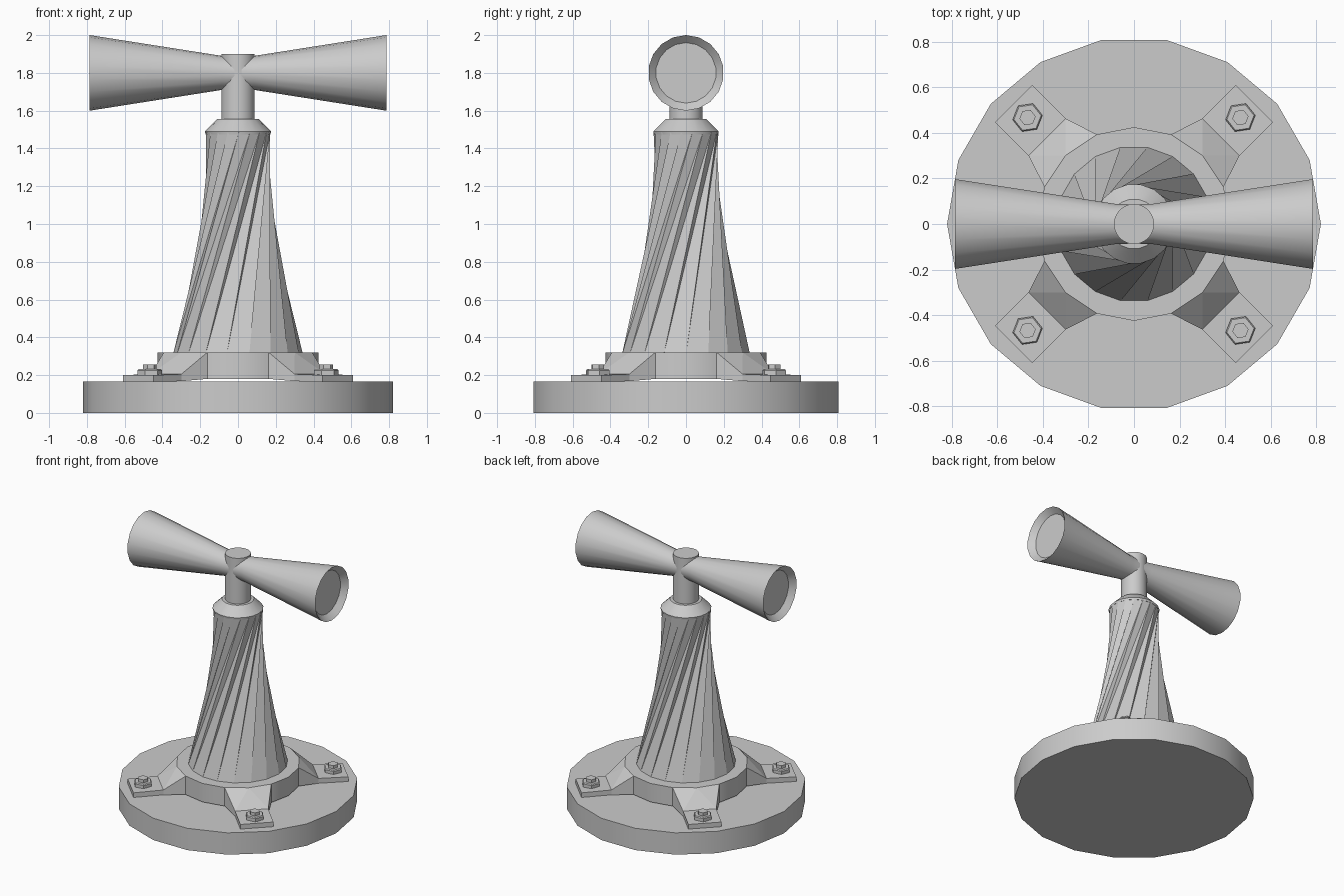
import bpy
from math import sin, cos, pi, radians

if "Cube" in bpy.data.objects:
    bpy.data.objects.remove(bpy.data.objects["Cube"])


def make(name, verts, faces, smooth=True):
    me = bpy.data.meshes.new(name)
    me.from_pydata(verts, [], faces)
    ob = bpy.data.objects.new(name, me)
    bpy.context.collection.objects.link(ob)
    if smooth:
        bpy.ops.object.select_all(action='DESELECT')
        ob.select_set(True)
        bpy.context.view_layer.objects.active = ob
        bpy.ops.object.shade_smooth_by_angle(angle=radians(25))
    return ob


def lathe(name, profile, sides, start=0.0, smooth=True):
    """Closed turned shape from (radius, z) points, bottom to top."""
    verts = [(r * cos(start + 2 * pi * i / sides), r * sin(start + 2 * pi * i / sides), z)
             for r, z in profile for i in range(sides)]
    n = len(profile)
    faces = [(k * sides + i, k * sides + (i + 1) % sides,
              (k + 1) * sides + (i + 1) % sides, (k + 1) * sides + i)
             for k in range(n - 1) for i in range(sides)]
    faces.append(tuple(reversed(range(sides))))
    faces.append(tuple(range((n - 1) * sides, n * sides)))
    return make(name, verts, faces, smooth)


# Round base plate
lathe("base_plate", [(0.82, 0), (0.82, 0.165)], 18)

# Flange ring holding the column
lathe("flange_ring", [(0.425, 0.18), (0.425, 0.32)], 16)

# Twisted column: straight ridges rotated between a wide foot and narrow neck
S, TWIST = 18, radians(72)
verts, faces = [], []
for r, z, t in ((0.344, 0.31, 0), (0.172, 1.49, TWIST)):
    for i in range(S):
        a = 2 * pi * i / S + t
        verts.append((r * cos(a), r * sin(a), z))
for i in range(S):
    j = (i + 1) % S
    faces += [(i, j, S + j), (i, S + j, S + i)]
faces += [tuple(reversed(range(S))), tuple(range(S, 2 * S))]
make("twisted_column", verts, faces)

# Collar and upright post
lathe("collar", [(0.172, 1.475), (0.175, 1.49), (0.11, 1.555)], 18)
lathe("post", [(0.088, 1.54), (0.088, 1.9)], 32)

# Pair of flared horns with recessed end discs
horn_profile = [(0.16, -0.745), (0.2, -0.785), (0.09, -0.085), (0.087, 0),
                (0.09, 0.085), (0.2, 0.785), (0.16, 0.745)]
horn = lathe("horns", horn_profile, 18)
horn.rotation_euler = (0, pi / 2, 0)
horn.location = (0, 0, 1.8)

# Four clamp feet, each with a hex bolt and nut
k = 0.425
plan = [(k * cos(pi / 8), k * sin(pi / 8)), (k * cos(pi / 4), k * sin(pi / 4)),
        (k * sin(pi / 8), k * cos(pi / 8)),
        (0.30, 0.463), (0.447, 0.61), (0.61, 0.447), (0.463, 0.30)]
top_z = [0.32, 0.32, 0.32, 0.205, 0.20, 0.20, 0.205]
low_z = [0.18, 0.18, 0.18, 0.168, 0.165, 0.165, 0.168]
top_faces = [(0, 6, 1), (1, 6, 3), (1, 3, 2), (6, 5, 4, 3)]
foot_faces = list(top_faces)
foot_faces += [tuple(v + 7 for v in reversed(f)) for f in top_faces]
foot_faces += [(b, a, a + 7, b + 7) for a, b in ((2, 3), (3, 4), (4, 5), (5, 6), (6, 0))]
foot_faces = [tuple(f) for f in foot_faces]
foot_verts = [(x, y, z) for (x, y), z in zip(plan, top_z)]
foot_verts += [(x, y, z) for (x, y), z in zip(plan, low_z)]

for q in range(4):
    turn = q * pi / 2
    foot = make(f"clamp_foot_{q + 1}", foot_verts, foot_faces, False)
    foot.rotation_euler = (0, 0, turn)
    c = 0.467 * 2 ** 0.5
    pos = (c * cos(turn + pi / 4), c * sin(turn + pi / 4), 0)
    nut = lathe(f"hex_nut_{q + 1}", [(0.066, 0.195), (0.066, 0.225), (0.06, 0.232)], 6, 0.15, False)
    bolt = lathe(f"bolt_tip_{q + 1}", [(0.036, 0.225), (0.036, 0.255)], 6, 0.15, False)
    nut.location = bolt.location = pos
